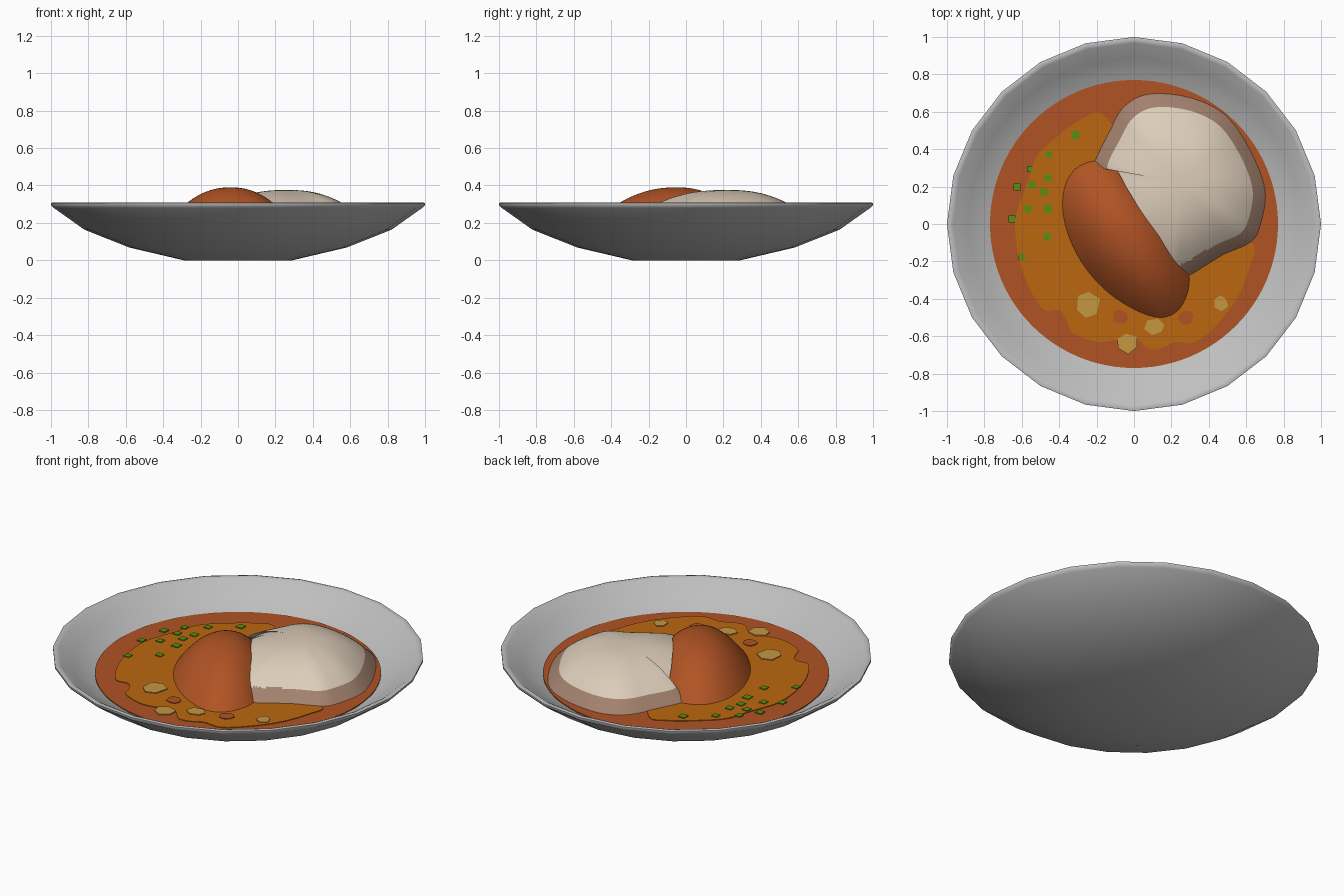
import bpy, bmesh, math, random
from mathutils import Vector

if "Cube" in bpy.data.objects:
    bpy.data.objects.remove(bpy.data.objects["Cube"])

random.seed(4)


def mat(name, r, g, b):
    m = bpy.data.materials.new(name)
    m.diffuse_color = (r, g, b, 1)
    m.use_nodes = True
    m.node_tree.nodes["Principled BSDF"].inputs["Base Color"].default_value = m.diffuse_color
    return m


GREY = mat("bowl grey", 0.52, 0.52, 0.52)
SOUP = mat("curry orange", 0.44, 0.088, 0.018)
AMBER = mat("amber sauce", 0.50, 0.135, 0.005)
RICE = mat("rice cream", 0.72, 0.61, 0.49)
TAN = mat("soaked rice tan", 0.36, 0.22, 0.155)
CHUNK = mat("potato yellow", 0.55, 0.31, 0.055)
GREEN = mat("herb green", 0.10, 0.27, 0.006)


def finish(name, bm, mats, angle=40):
    bmesh.ops.recalc_face_normals(bm, faces=bm.faces)
    me = bpy.data.meshes.new(name)
    bm.to_mesh(me)
    bm.free()
    ob = bpy.data.objects.new(name, me)
    bpy.context.collection.objects.link(ob)
    for m in mats:
        me.materials.append(m)
    bpy.ops.object.select_all(action='DESELECT')
    ob.select_set(True)
    bpy.context.view_layer.objects.active = ob
    bpy.ops.object.shade_smooth_by_angle(angle=math.radians(angle))
    return ob


def smooth_loop(pts, n=6):
    """Closed Catmull-Rom curve through the points."""
    out, k = [], len(pts)
    for i in range(k):
        a, b, c, d = (Vector(pts[(i + j) % k]) for j in (-1, 0, 1, 2))
        for s in range(n):
            t = s / n
            out.append(0.5 * (2 * b + (c - a) * t + (2 * a - 5 * b + 4 * c - d) * t * t
                              + (3 * b - a - 3 * c + d) * t ** 3))
    return out


def mound(name, outline, apex, power, mats, rings=22, low=None):
    """Dome from a 3D outline up to an apex; faces under 'low' get material 1."""
    bm = bmesh.new()
    edge, top = smooth_loop(outline), Vector(apex)
    tip = bm.verts.new(top)
    prev = None
    for r in range(1, rings + 1):
        t = r / rings
        ring = []
        for e in edge:
            p = top.lerp(e, t)
            p.z = top.z + (e.z - top.z) * t ** power
            ring.append(bm.verts.new(p))
        for i in range(len(ring)):
            j = (i + 1) % len(ring)
            if prev:
                bm.faces.new((prev[i], ring[i], ring[j], prev[j]))
            else:
                bm.faces.new((tip, ring[i], ring[j]))
        prev = ring
    if low:
        for f in bm.faces:
            f.material_index = int(f.calc_center_median().z < low)
    return finish(name, bm, mats, 70)


def add_plate(bm, pts, z, depth=0.006):
    """Thin plate with its top at z."""
    top = [bm.verts.new((p[0], p[1], z)) for p in pts]
    bot = [bm.verts.new((p[0], p[1], z - depth)) for p in pts]
    bm.faces.new(top)
    for i in range(len(pts)):
        j = (i + 1) % len(pts)
        bm.faces.new((top[i], bot[i], bot[j], top[j]))


def blob(x, y, rx, ry, n, jitter):
    a0 = random.uniform(0, 6)
    res = []
    for i in range(n):
        a = a0 + math.tau * i / n
        k = random.uniform(1 - jitter, 1 + jitter)
        res.append((x + rx * k * math.cos(a), y + ry * k * math.sin(a)))
    return res


# Bowl: 24-sided turned profile
profile = [(0.29, 0), (0.58, 0.068), (0.82, 0.163), (0.985, 0.28), (1.0, 0.295), (1.0, 0.306),
           (0.985, 0.31), (0.968, 0.303), (0.89, 0.248), (0.80, 0.196), (0.6, 0.12), (0.3, 0.08)]
bm = bmesh.new()
loops = [[bm.verts.new((r * math.cos(math.tau * i / 24), r * math.sin(math.tau * i / 24), z))
          for i in range(24)] for r, z in profile]
for a, b in zip(loops, loops[1:]):
    for i in range(24):
        j = (i + 1) % 24
        bm.faces.new((a[i], a[j], b[j], b[i]))
bm.faces.new(loops[0])
bm.faces.new(loops[-1])
finish("bowl", bm, [GREY], 50)

# Soup surface
bm = bmesh.new()
add_plate(bm, [(0.77 * math.cos(math.tau * i / 96), 0.77 * math.sin(math.tau * i / 96))
               for i in range(96)], 0.192, 0.02)
finish("soup", bm, [SOUP])

# Amber sauce patch, wavy near the front
sauce = [(-0.15, 0.57), (-0.28, 0.56), (-0.42, 0.46), (-0.52, 0.36), (-0.57, 0.22), (-0.63, 0.05),
         (-0.63, -0.10), (-0.60, -0.24), (-0.55, -0.36), (-0.48, -0.46), (-0.40, -0.46),
         (-0.36, -0.51), (-0.33, -0.58), (-0.20, -0.63), (-0.10, -0.62), (0.0, -0.60),
         (0.08, -0.67), (0.16, -0.66), (0.22, -0.63), (0.33, -0.63), (0.45, -0.53),
         (0.56, -0.38), (0.62, -0.22), (0.63, -0.10), (0.4, 0.0), (0.1, 0.2)]
bm = bmesh.new()
add_plate(bm, smooth_loop(sauce), 0.196)
finish("sauce_patch", bm, [AMBER])

# Curry mound
curry = [(-0.38, 0.16), (-0.33, 0.28), (-0.235, 0.335), (-0.12, 0.33), (0.03, 0.235), (0.165, 0.10),
         (0.26, -0.085), (0.294, -0.246), (0.289, -0.364), (0.235, -0.465), (0.14, -0.502),
         (0.005, -0.46), (-0.155, -0.353), (-0.289, -0.193), (-0.369, -0.005)]
mound("curry_mound", [(x, y, 0.194) for x, y in curry], (-0.04, -0.05, 0.39), 2.2, [SOUP])

# Rice mound: one side leans up on the curry
rice = [(-0.215, 0.315, 0.196), (-0.13, 0.50, 0.194), (-0.05, 0.63, 0.194), (0.085, 0.695, 0.194),
        (0.30, 0.675, 0.194), (0.487, 0.583, 0.194), (0.62, 0.396, 0.194), (0.70, 0.18, 0.194),
        (0.675, -0.005, 0.194), (0.62, -0.10, 0.194), (0.47, -0.17, 0.194), (0.30, -0.272, 0.196),
        (0.214, -0.205, 0.275), (0.14, -0.075, 0.33), (0.048, 0.053, 0.345),
        (-0.032, 0.18, 0.315), (-0.107, 0.30, 0.25)]
mound("rice_mound", rice, (0.26, 0.22, 0.376), 2.4, [RICE, TAN], rings=40, low=0.255)

# Potato chunks
bm = bmesh.new()
for x, y, rx, ry in [(-0.25, -0.433, 0.065, 0.08), (-0.037, -0.637, 0.065, 0.055),
                     (0.112, -0.55, 0.055, 0.042), (0.465, -0.422, 0.038, 0.04)]:
    add_plate(bm, blob(x, y, rx, ry, 6, 0.15), 0.201)
finish("potato_chunks", bm, [CHUNK])

# Orange spots in the sauce
bm = bmesh.new()
for x, y in [(-0.075, -0.497), (0.278, -0.50)]:
    add_plate(bm, blob(x, y, 0.04, 0.04, 8, 0.12), 0.2)
finish("sauce_spots", bm, [SOUP])

# Chopped herbs: small squares
bm = bmesh.new()
for x, y in [(-0.315, 0.476), (-0.455, 0.369), (-0.556, 0.294), (-0.626, 0.198), (-0.545, 0.209),
             (-0.46, 0.246), (-0.481, 0.171), (-0.567, 0.08), (-0.46, 0.08), (-0.652, 0.027),
             (-0.465, -0.07), (-0.60, -0.176)]:
    h = random.uniform(0.017, 0.021)
    add_plate(bm, [(x - h, y - h), (x + h, y - h), (x + h, y + h), (x - h, y + h)], 0.201)
finish("herbs", bm, [GREEN])
